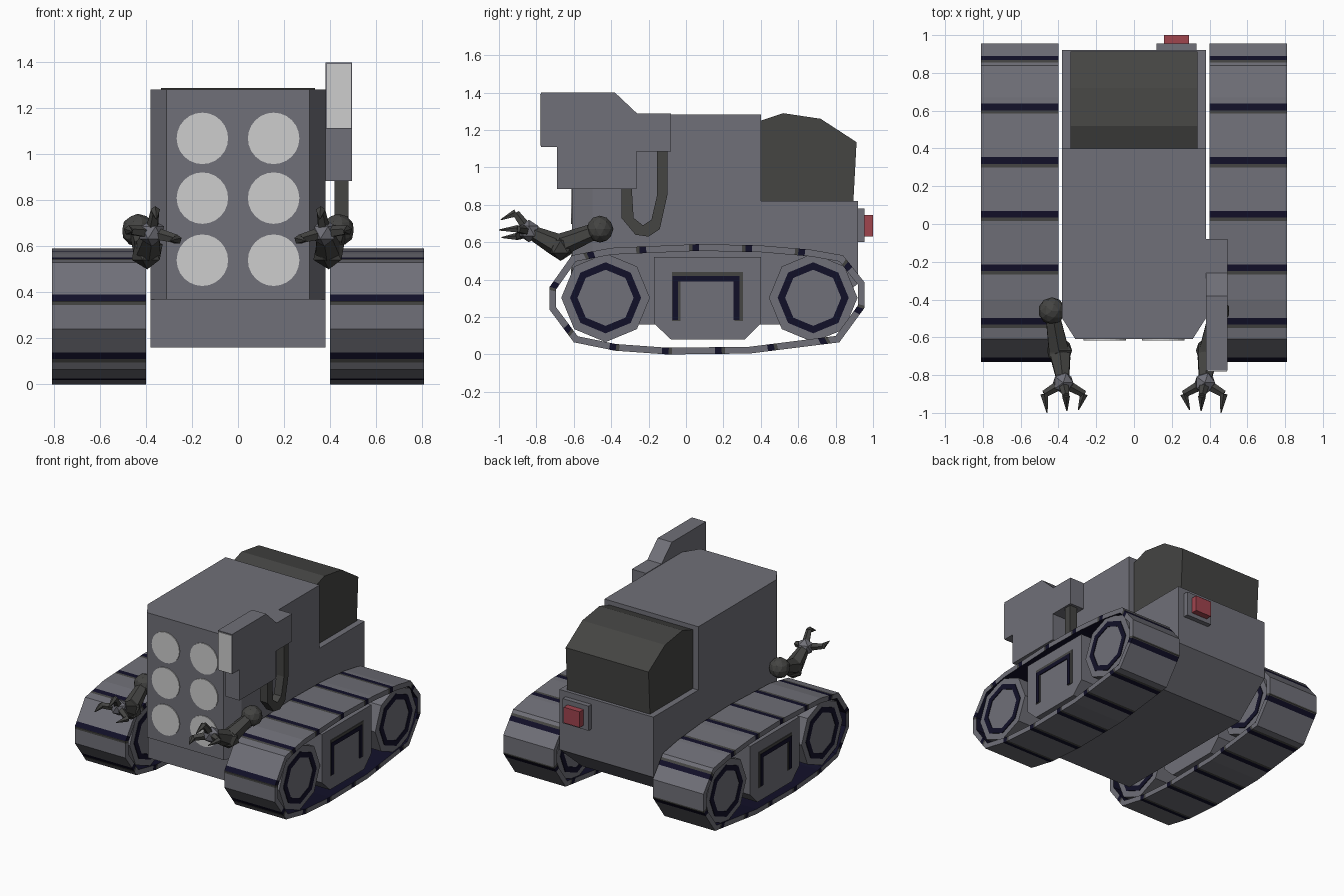
import bpy, bmesh, math
from mathutils import Vector, Matrix

if "Cube" in bpy.data.objects:
    bpy.data.objects.remove(bpy.data.objects["Cube"])


def material(name, rgb):
    m = bpy.data.materials.new(name)
    m.diffuse_color = (*rgb, 1)
    m.use_nodes = True
    m.node_tree.nodes["Principled BSDF"].inputs["Base Color"].default_value = m.diffuse_color
    return m


GREY = material("steel grey", (0.162, 0.162, 0.188))
DARK = material("dark grey", (0.058, 0.058, 0.055))
NAVY = material("deep navy", (0.0056, 0.005, 0.021))
WHITE = material("pale grey", (0.61, 0.61, 0.61))
RED = material("dull red", (0.35, 0.058, 0.076))


def finish(name, bm, *mats):
    bmesh.ops.recalc_face_normals(bm, faces=bm.faces)
    me = bpy.data.meshes.new(name)
    bm.to_mesh(me)
    bm.free()
    for m in mats:
        me.materials.append(m)
    ob = bpy.data.objects.new(name, me)
    bpy.context.collection.objects.link(ob)
    return ob


def place(axis, a, b, d):
    return {"x": (d, a, b), "y": (a, d, b), "z": (a, b, d)}[axis]


def prism(name, pts, axis, lo, hi, mat):
    """Extrude a 2D outline along an axis."""
    bm = bmesh.new()
    v0 = [bm.verts.new(place(axis, a, b, lo)) for a, b in pts]
    v1 = [bm.verts.new(place(axis, a, b, hi)) for a, b in pts]
    bm.faces.new(v0)
    bm.faces.new(v1[::-1])
    n = len(pts)
    for i in range(n):
        j = (i + 1) % n
        bm.faces.new((v0[i], v0[j], v1[j], v1[i]))
    return finish(name, bm, mat)


def ngon(ca, cb, r, n):
    return [(ca + r * math.cos(2 * math.pi * i / n), cb + r * math.sin(2 * math.pi * i / n)) for i in range(n)]


def rect(a0, a1, b0, b1):
    return [(a0, b0), (a1, b0), (a1, b1), (a0, b1)]


def ring(name, cy, cz, r0, r1, x0, x1, mat):
    """Flat octagonal ring facing sideways."""
    bm = bmesh.new()
    loops = [[bm.verts.new((x, y, z)) for y, z in ngon(cy, cz, r, 8)]
             for x, r in ((x0, r0), (x0, r1), (x1, r1), (x1, r0))]
    for k in range(4):
        a, b = loops[k], loops[(k + 1) % 4]
        for i in range(8):
            j = (i + 1) % 8
            bm.faces.new((a[i], a[j], b[j], b[i]))
    return finish(name, bm, mat)


def limb(name, p, q, r0, r1, mat, sides=6):
    p, q = Vector(p), Vector(q)
    d = q - p
    mtx = Matrix.Translation((p + q) / 2) @ d.to_track_quat("Z", "Y").to_matrix().to_4x4()
    bm = bmesh.new()
    bmesh.ops.create_cone(bm, cap_ends=True, segments=sides, radius1=r0, radius2=r1, depth=d.length, matrix=mtx)
    return finish(name, bm, mat)


def ball(name, c, r, sub, mat):
    bm = bmesh.new()
    bmesh.ops.create_icosphere(bm, subdivisions=sub, radius=r, matrix=Matrix.Translation(c))
    return finish(name, bm, mat)


TRACK = [(0.07, 0.59), (-0.40, 0.57), (-0.61, 0.53), (-0.73, 0.36), (-0.73, 0.24), (-0.60, 0.065),
         (-0.38, 0.02), (-0.10, 0.0), (0.34, 0.005), (0.82, 0.065), (0.955, 0.25), (0.955, 0.385),
         (0.84, 0.53), (0.67, 0.56), (0.40, 0.583)]


def track_band(name, x0, x1, thick=0.036, count=14):
    """Closed belt with dark grooves at even spacing and a navy inside."""
    out = [Vector(p) for p in TRACK]
    n = len(out)
    inn = []
    for i in range(n):
        e0 = (out[i] - out[i - 1]).normalized()
        e1 = (out[(i + 1) % n] - out[i]).normalized()
        n0, n1 = Vector((-e0.y, e0.x)), Vector((-e1.y, e1.x))
        inn.append(out[i] + (n0 + n1) * thick / (1 + n0.dot(n1)))
    lengths = [(out[(i + 1) % n] - out[i]).length for i in range(n)]
    starts = [sum(lengths[:i]) for i in range(n)]
    total = sum(lengths)
    step = total / count
    cuts = set(starts)
    for k in range(count):
        cuts.update((k * step, k * step + 0.036, k * step + 0.054))
    cuts = sorted(cuts)
    cuts = [c for i, c in enumerate(cuts) if i == 0 or c - cuts[i - 1] > 1e-5]
    bm = bmesh.new()
    rows = []
    for c in cuts:
        i = max(k for k in range(n) if starts[k] <= c + 1e-7)
        t = (c - starts[i]) / lengths[i]
        o, u = out[i].lerp(out[(i + 1) % n], t), inn[i].lerp(inn[(i + 1) % n], t)
        rows.append([bm.verts.new((x, p.x, p.y)) for x, p in ((x0, o), (x1, o), (x1, u), (x0, u))])
    for i, a in enumerate(rows):
        b = rows[(i + 1) % len(rows)]
        end = cuts[i + 1] if i + 1 < len(cuts) else total
        s = ((cuts[i] + end) / 2) % step
        col = 2 if s < 0.036 else 1 if s < 0.054 else 0
        for k in range(4):
            m = (k + 1) % 4
            f = bm.faces.new((a[k], a[m], b[m], b[k]))
            f.material_index = 2 if k == 2 else col
    return finish(name, bm, GREY, DARK, NAVY)


# Hull: chamfered tall front block and lower chassis with raised tail
prism("front_hull", [(-0.38, 0.40), (0.38, 0.40), (0.38, -0.50), (0.31, -0.61), (-0.31, -0.61), (-0.38, -0.50)],
      "z", 0.37, 1.283, GREY)
prism("chassis", [(-0.50, 0.37), (-0.50, 0.16), (0.66, 0.16), (0.92, 0.38), (0.92, 0.82), (0.40, 0.82), (0.40, 0.37)],
      "x", -0.38, 0.38, GREY)

# Rear canopy
prism("canopy", [(0.40, 0.82), (0.40, 1.25), (0.52, 1.29), (0.72, 1.26), (0.912, 1.135), (0.895, 0.82)],
      "x", -0.335, 0.335, DARK)

# Tail lamp
prism("lamp_base", rect(0.12, 0.33, 0.60, 0.78), "y", 0.92, 0.955, GREY)
prism("lamp", rect(0.16, 0.29, 0.63, 0.745), "y", 0.955, 1.0, RED)

# Six round front lights
for x in (-0.155, 0.155):
    for z in (0.54, 0.81, 1.07):
        prism("front_light", ngon(x, z, 0.112, 24), "y", -0.616, -0.61, WHITE)

# Side launcher with pale muzzle and feed hose
prism("launcher", [(-0.775, 1.11), (-0.775, 1.40), (-0.38, 1.40), (-0.26, 1.287), (-0.08, 1.287), (-0.08, 1.085),
                   (-0.265, 1.085), (-0.265, 0.885), (-0.69, 0.885), (-0.69, 1.11)], "x", 0.38, 0.495, GREY)
prism("muzzle", rect(0.388, 0.492, 1.116, 1.393), "y", -0.78, -0.775, WHITE)
prism("feed_hose", [(-0.10, 1.09), (-0.10, 0.85), (-0.14, 0.67), (-0.20, 0.63), (-0.27, 0.64), (-0.345, 0.73),
                    (-0.345, 0.89), (-0.29, 0.89), (-0.28, 0.73), (-0.23, 0.69), (-0.185, 0.72), (-0.155, 0.85),
                    (-0.155, 1.09)], "x", 0.42, 0.48, DARK)


def arch(y0, y1, z0, z1, w):
    return [(y0, z0), (y0, z1), (y1, z1), (y1, z0), (y1 - w, z0), (y1 - w, z1 - w), (y0 + w, z1 - w), (y0 + w, z0)]


for s, side in ((1, "right"), (-1, "left")):
    # Track unit
    track_band(side + "_track", s * 0.40, s * 0.81)
    prism(side + "_track_frame", [(-0.17, 0.52), (-0.17, 0.165), (-0.08, 0.08), (0.315, 0.08), (0.40, 0.165),
                                  (0.40, 0.52)], "x", s * 0.41, s * 0.80, GREY)
    prism(side + "_frame_arch", arch(-0.075, 0.305, 0.18, 0.44, 0.045), "x", s * 0.80, s * 0.804, DARK)
    prism(side + "_frame_slot", arch(-0.072, 0.285, 0.185, 0.42, 0.03), "x", s * 0.80, s * 0.807, NAVY)
    for cy in (-0.43, 0.68):
        prism(side + "_wheel", ngon(cy, 0.303, 0.237, 8), "x", s * 0.41, s * 0.80, GREY)
        for x in (0.405, 0.80):
            ring(side + "_wheel_ring", cy, 0.303, 0.15, 0.19, s * x, s * (x + 0.005), NAVY)

    # Claw arm
    def P(x, y, z):
        return (s * x, y, z)
    hand = P(0.375, -0.84, 0.66)
    ball(side + "_shoulder", P(0.435, -0.46, 0.67), 0.072, 2, DARK)
    limb(side + "_upper_arm", P(0.435, -0.46, 0.67), P(0.40, -0.66, 0.59), 0.04, 0.06, DARK)
    ball(side + "_elbow", P(0.395, -0.67, 0.575), 0.075, 1, DARK)
    limb(side + "_forearm", P(0.39, -0.70, 0.59), hand, 0.06, 0.035, DARK)
    ball(side + "_palm", hand, 0.06, 1, GREY)
    for mid, tip in ((P(0.36, -0.91, 0.755), P(0.355, -0.99, 0.72)),
                     (P(0.475, -0.90, 0.67), P(0.46, -1.0, 0.665)),
                     (P(0.265, -0.90, 0.63), P(0.295, -0.985, 0.625))):
        limb(side + "_finger", hand, mid, 0.03, 0.02, DARK, 5)
        limb(side + "_claw", mid, tip, 0.022, 0.003, DARK, 5)
